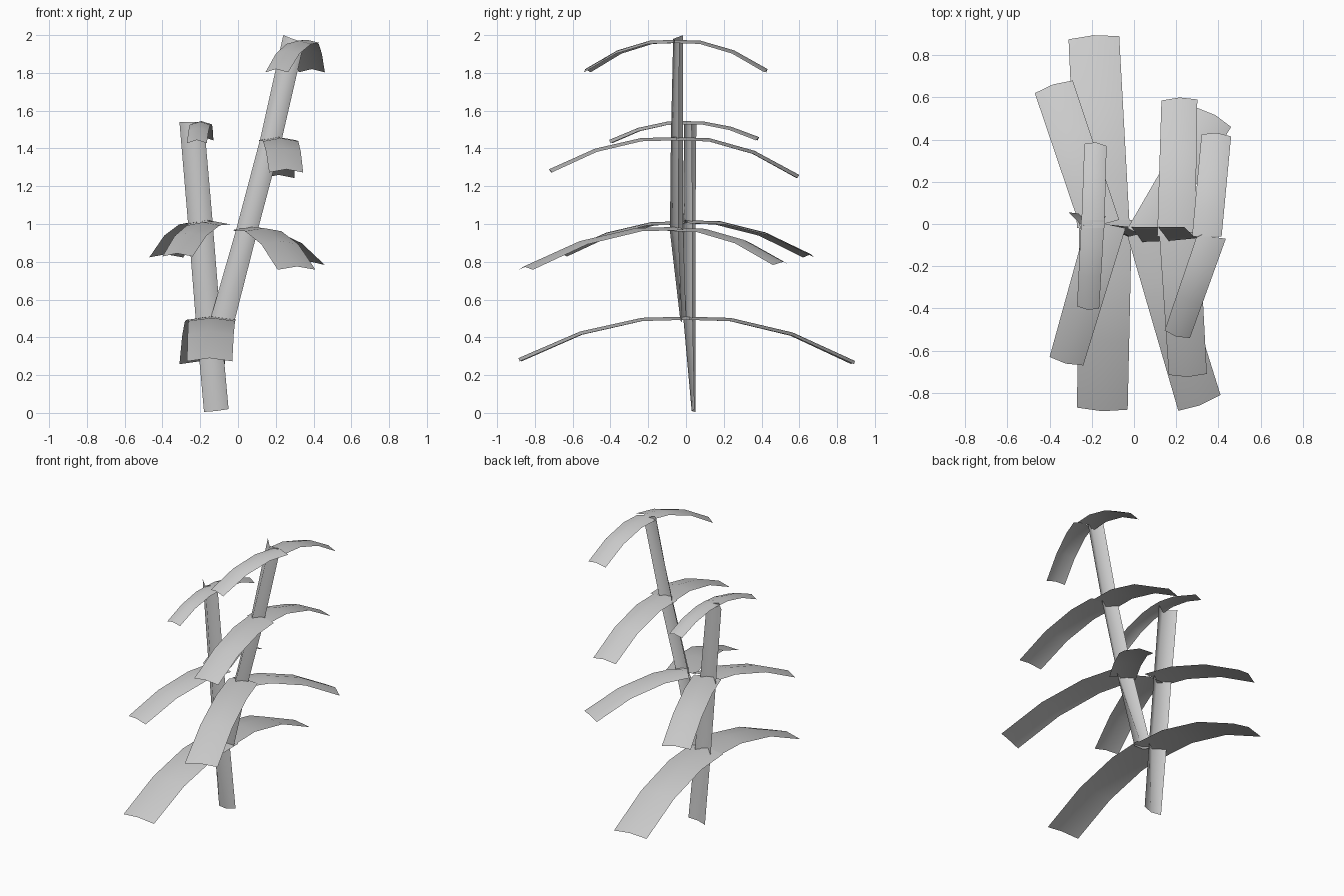
import bpy, bmesh, math
from mathutils import Vector

cube = bpy.data.objects.get("Cube")
if cube:
    bpy.data.objects.remove(cube, do_unlink=True)

grey = bpy.data.materials.new("light_grey")
grey.use_nodes = True
colour = (0.6, 0.6, 0.6, 1)
grey.diffuse_color = colour
grey.node_tree.nodes["Principled BSDF"].inputs["Base Color"].default_value = colour


def strip(name, rows):
    """Open sheet through rows of three points: one edge, ridge, other edge."""
    bm = bmesh.new()
    grid = [[bm.verts.new(p) for p in row] for row in rows]
    for a, b in zip(grid, grid[1:]):
        for i in range(2):
            bm.faces.new((a[i], a[i + 1], b[i + 1], b[i]))
    bmesh.ops.recalc_face_normals(bm, faces=bm.faces[:])
    # Leaves face up, stems face forward
    facing = sum((f.normal * f.calc_area() for f in bm.faces), Vector())
    if facing.dot(Vector((0, -1, 1 if "leaf" in name else 0)) if "stem" in name
                  else Vector((0, 0, 1))) < 0:
        bmesh.ops.reverse_faces(bm, faces=bm.faces[:])
    mesh = bpy.data.meshes.new(name)
    bm.to_mesh(mesh)
    bm.free()
    mesh.materials.append(grey)
    obj = bpy.data.objects.new(name, mesh)
    bpy.context.collection.objects.link(obj)
    mesh.shade_smooth()
    return obj


def leaf(name, base_l, base_r, tip_l, tip_r, z_base, z_tip):
    """Drooping blade between a base edge and a tip edge, with a low ridge."""
    bl, br, tl, tr = map(Vector, (base_l, base_r, tip_l, tip_r))
    outward = ((tl + tr) - (bl + br)).normalized() * 0.012
    rows = []
    for s, drop in ((0, 0), (0.28, 0.03), (0.64, 0.36), (1, 1)):
        z = z_base + (z_tip - z_base) * drop
        l, r = bl.lerp(tl, s), br.lerp(tr, s)
        m = (l + r) / 2 + outward * s
        rows.append([(*l, z - 0.007), (*m, z + 0.01), (*r, z - 0.007)])
    strip(name, rows)


# Stems: shallow V channels with the ridge to the front
strip("main_stem", [
    [(-0.18, 0.05, 0.005), (-0.115, 0.03, 0.01), (-0.05, 0.045, 0.02)],
    [(-0.225, 0.05, 0.51), (-0.16, -0.015, 0.51), (-0.095, 0.035, 0.52)],
    [(-0.265, 0.05, 1.01), (-0.20, -0.015, 1.01), (-0.135, 0.035, 1.02)],
    [(-0.31, 0.055, 1.54), (-0.245, -0.01, 1.54), (-0.18, 0.03, 1.54)]])
strip("side_stem", [
    [(-0.145, 0.0, 0.50), (-0.10, -0.03, 0.49), (-0.02, -0.02, 0.48)],
    [(-0.01, -0.015, 0.97), (0.035, -0.085, 0.96), (0.10, -0.04, 0.95)],
    [(0.12, -0.015, 1.46), (0.165, -0.08, 1.45), (0.23, -0.038, 1.44)],
    [(0.24, -0.015, 2.0), (0.29, -0.068, 1.98), (0.35, -0.035, 1.96)]])

# Leaves in front and back pairs, lowest first
LEAVES = [
    ("lowest_front_leaf", (-0.26, 0.02), (-0.01, 0.02), (-0.27, -0.87), (-0.03, -0.88), 0.5, 0.28),
    ("lowest_back_leaf", (-0.27, -0.02), (-0.02, -0.02), (-0.31, 0.875), (-0.07, 0.89), 0.5, 0.265),
    ("main_middle_front_leaf", (-0.22, 0.02), (-0.04, -0.02), (-0.40, -0.63), (-0.24, -0.67), 1.005, 0.835),
    ("main_middle_back_leaf", (-0.25, -0.03), (-0.07, 0.02), (-0.47, 0.62), (-0.29, 0.68), 1.01, 0.83),
    ("main_top_front_leaf", (-0.25, 0.02), (-0.14, 0.02), (-0.27, -0.39), (-0.165, -0.40), 1.535, 1.435),
    ("main_top_back_leaf", (-0.25, -0.02), (-0.14, -0.02), (-0.235, 0.38), (-0.13, 0.37), 1.535, 1.45),
    ("side_middle_front_leaf", (-0.03, -0.06), (0.16, -0.01), (0.21, -0.885), (0.41, -0.81), 0.975, 0.765),
    ("side_middle_back_leaf", (-0.03, -0.02), (0.12, -0.10), (0.30, 0.55), (0.46, 0.46), 0.97, 0.79),
    ("side_upper_front_leaf", (0.12, -0.05), (0.31, -0.05), (0.165, -0.715), (0.345, -0.71), 1.45, 1.28),
    ("side_upper_back_leaf", (0.11, -0.06), (0.29, -0.06), (0.13, 0.585), (0.30, 0.59), 1.45, 1.25),
    ("side_top_front_leaf", (0.30, -0.05), (0.435, -0.07), (0.145, -0.505), (0.265, -0.54), 1.965, 1.81),
    ("side_top_back_leaf", (0.275, -0.06), (0.415, -0.06), (0.32, 0.425), (0.46, 0.415), 1.965, 1.81),
]
for spec in LEAVES:
    leaf(*spec)
